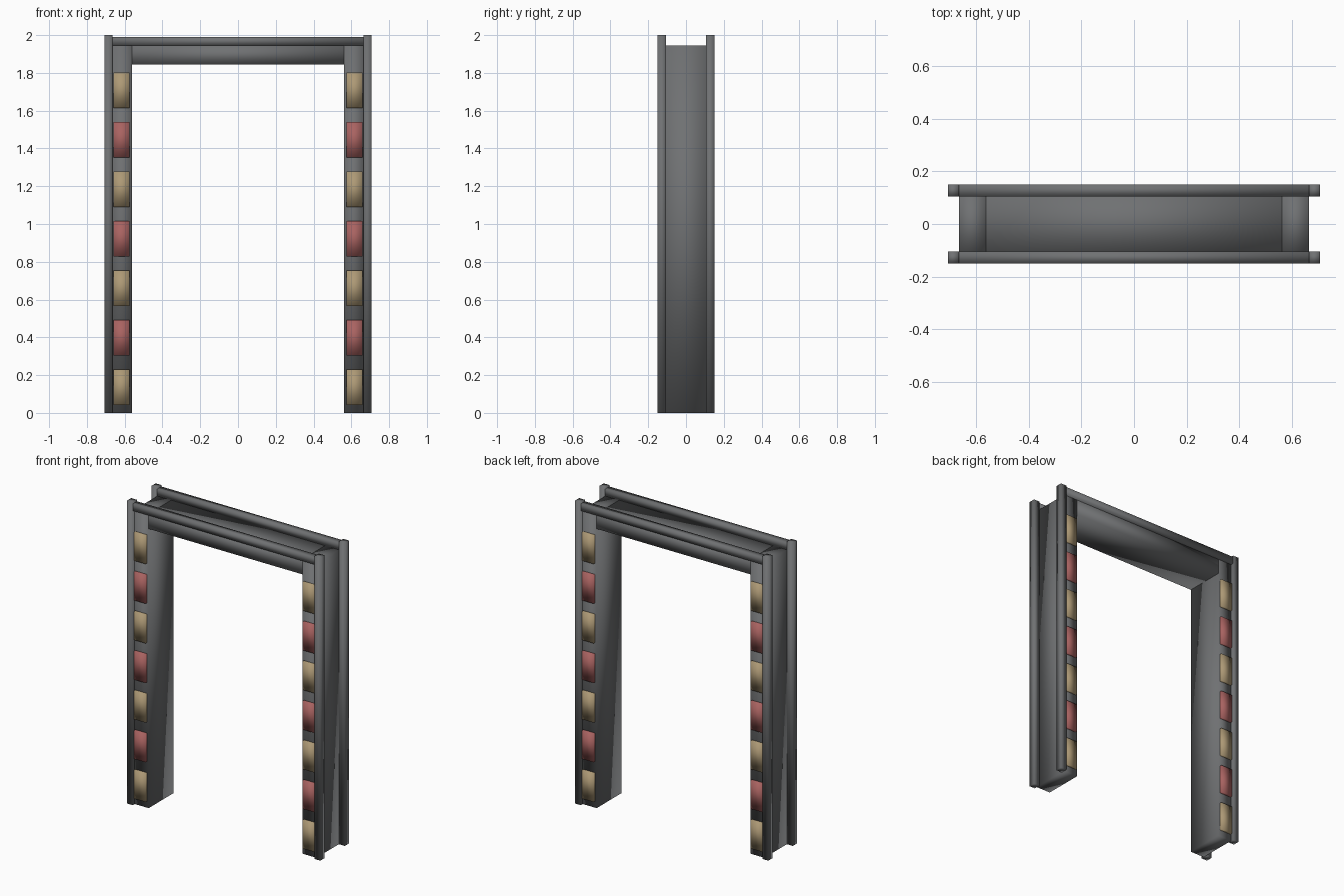
import bpy

cube = bpy.data.objects.get("Cube")
if cube:
    bpy.data.objects.remove(cube, do_unlink=True)


def material(name, rgb):
    m = bpy.data.materials.new(name)
    m.use_nodes = True
    m.diffuse_color = (*rgb, 1)
    m.node_tree.nodes["Principled BSDF"].inputs["Base Color"].default_value = (*rgb, 1)
    return m


grey = material("dark grey metal", (0.16, 0.165, 0.17))
tan = material("tan lamp", (0.42, 0.32, 0.18))
red = material("red lamp", (0.40, 0.125, 0.12))


def box(name, lo, hi, mat):
    """Softly shaded box between two opposite corners."""
    centre = [(a + b) / 2 for a, b in zip(lo, hi)]
    bpy.ops.mesh.primitive_cube_add(size=1, location=centre)
    ob = bpy.context.object
    ob.name = name
    ob.scale = [b - a for a, b in zip(lo, hi)]
    bpy.ops.object.transform_apply(location=False, rotation=False, scale=True)
    ob.data.materials.append(mat)
    bpy.ops.object.shade_smooth()
    return ob


def span(a, b, sign):
    """Ordered range mirrored by sign."""
    return sorted((a * sign, b * sign))


DEPTH = 0.13      # half depth of posts and beam
BEAM_TOP = 1.945

# Cross beam
box("cross_beam", (-0.562, -DEPTH, 1.845), (0.562, DEPTH, BEAM_TOP), grey)

for sx, side in ((1, "left"), (-1, "right")):
    # Posts
    x0, x1 = span(0.562, 0.664, sx)
    box(f"{side}_post", (x0, -DEPTH, 0), (x1, DEPTH, BEAM_TOP), grey)
    for sy, face in ((-1, "front"), (1, "back")):
        # Slim outer uprights at the corners
        x0, x1 = span(0.664, 0.707, sx)
        y0, y1 = span(0.105, 0.15, sy)
        box(f"{side}_{face}_upright", (x0, y0, 0), (x1, y1, 2), grey)
        # Lamps in alternating colours
        x0, x1 = span(0.574, 0.659, sx)
        y0, y1 = span(0.12, 0.145, sy)
        for i in range(7):
            z = 0.137 + 0.262 * i
            box(f"{side}_{face}_lamp_{i + 1}", (x0, y0, z - 0.094),
                (x1, y1, z + 0.094), red if i % 2 else tan)

# Top rails
for sy, face in ((-1, "front"), (1, "back")):
    y0, y1 = span(0.105, 0.15, sy)
    box(f"{face}_top_rail", (-0.664, y0, BEAM_TOP), (0.664, y1, 1.99), grey)
